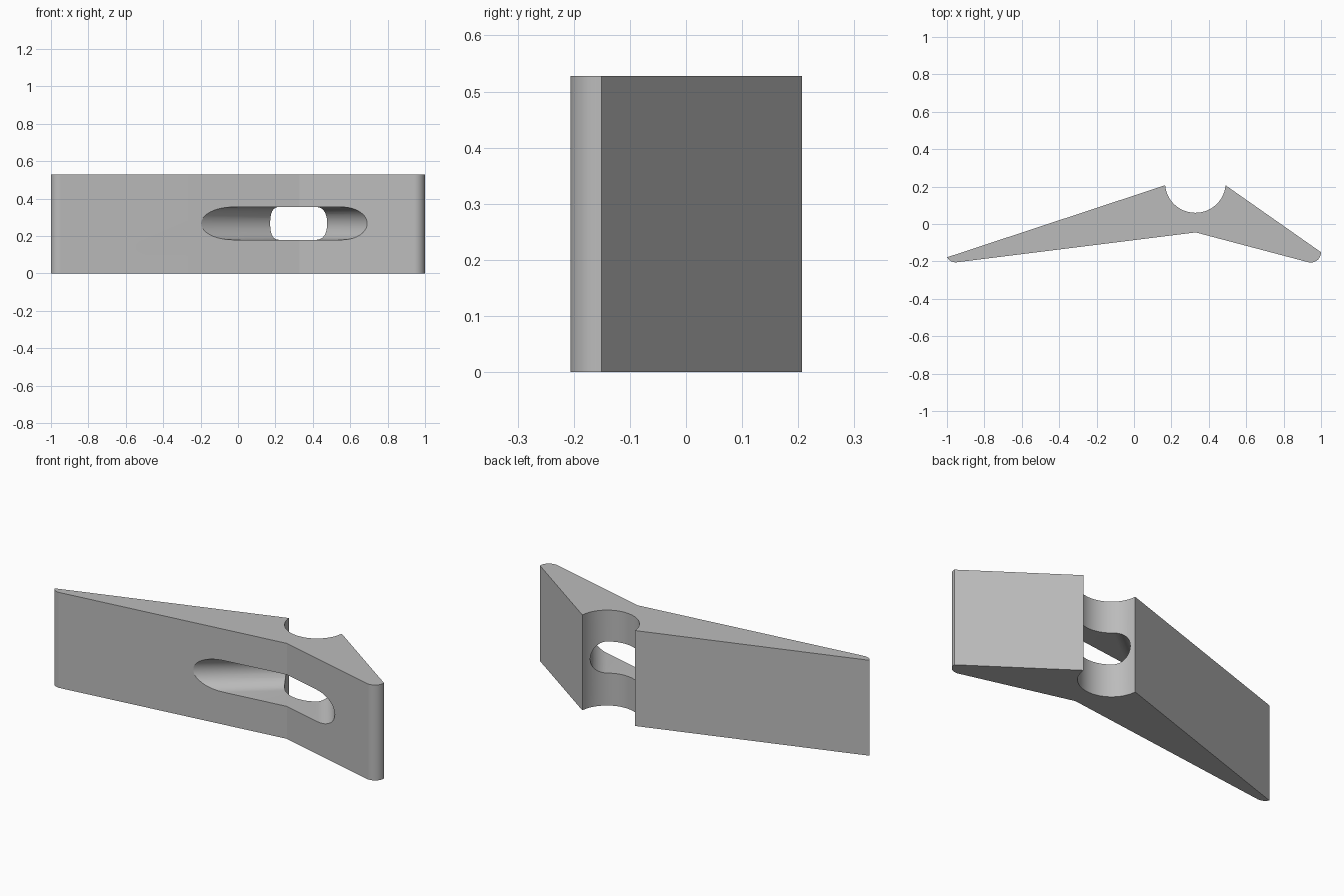
import bpy, bmesh
from math import sin, cos, radians

cube = bpy.data.objects.get("Cube")
if cube:
    bpy.data.objects.remove(cube, do_unlink=True)

HEIGHT = 0.528
MID = HEIGHT / 2 + 0.003


def arc(cx, cy, rx, ry, start, end, steps):
    """Points along an elliptical arc, angles in degrees."""
    angles = [radians(start + (end - start) * i / steps) for i in range(steps + 1)]
    return [(cx + rx * cos(a), cy + ry * sin(a)) for a in angles]


def loft(name, bottom, top):
    """Solid between two matching closed loops."""
    bm = bmesh.new()
    a = [bm.verts.new(p) for p in bottom]
    b = [bm.verts.new(p) for p in top]
    n = len(a)
    bm.faces.new(a[::-1])
    bm.faces.new(b)
    for i in range(n):
        j = (i + 1) % n
        bm.faces.new((a[i], a[j], b[j], b[i]))
    bmesh.ops.recalc_face_normals(bm, faces=bm.faces)
    mesh = bpy.data.meshes.new(name)
    bm.to_mesh(mesh)
    bm.free()
    obj = bpy.data.objects.new(name, mesh)
    bpy.context.collection.objects.link(obj)
    return obj


# Bent wedge body with rounded tips and a round groove in the back
profile = arc(-0.954, -0.155, 0.05, 0.05, 207, 277, 10)
profile += [(0.33, -0.045)]
profile += arc(0.945, -0.151, 0.055, 0.055, -105, 0, 16)
profile += arc(0.328, 0.22, 0.162, 0.16, -4.6, -175.4, 40)
body = loft("bent_wedge_body",
            [(x, y, 0) for x, y in profile],
            [(x, y, HEIGHT) for x, y in profile])


# Flared slot with rounded ends, narrowing from the front into the groove
def slot_section(y):
    depth = 0.19 - y
    left = 0.33 - depth * 1.28
    right = 0.345 + depth * 0.72
    outline = arc(right, MID, 0.108, 0.0875, -90, 90, 20)
    outline += arc(left, MID, 0.142, 0.0875, 90, 270, 20)
    return [(x, y, z) for x, z in outline]


cutter = loft("slot_cutter", slot_section(-0.3), slot_section(0.19))
cutter.hide_render = True

# Grey finish
grey = bpy.data.materials.new("plain_grey")
grey.use_nodes = True
colour = (0.5, 0.5, 0.5, 1)
grey.diffuse_color = colour
grey.node_tree.nodes["Principled BSDF"].inputs["Base Color"].default_value = colour
body.data.materials.append(grey)
cutter.data.materials.append(grey)

# Cut the slot and shade
cut = body.modifiers.new("slot", 'BOOLEAN')
cut.operation = 'DIFFERENCE'
cut.solver = 'EXACT'
cut.object = cutter
bpy.ops.object.select_all(action='DESELECT')
bpy.context.view_layer.objects.active = body
body.select_set(True)
bpy.ops.object.modifier_apply(modifier=cut.name)
bpy.data.objects.remove(cutter, do_unlink=True)
bpy.ops.object.shade_smooth_by_angle(angle=radians(18))
